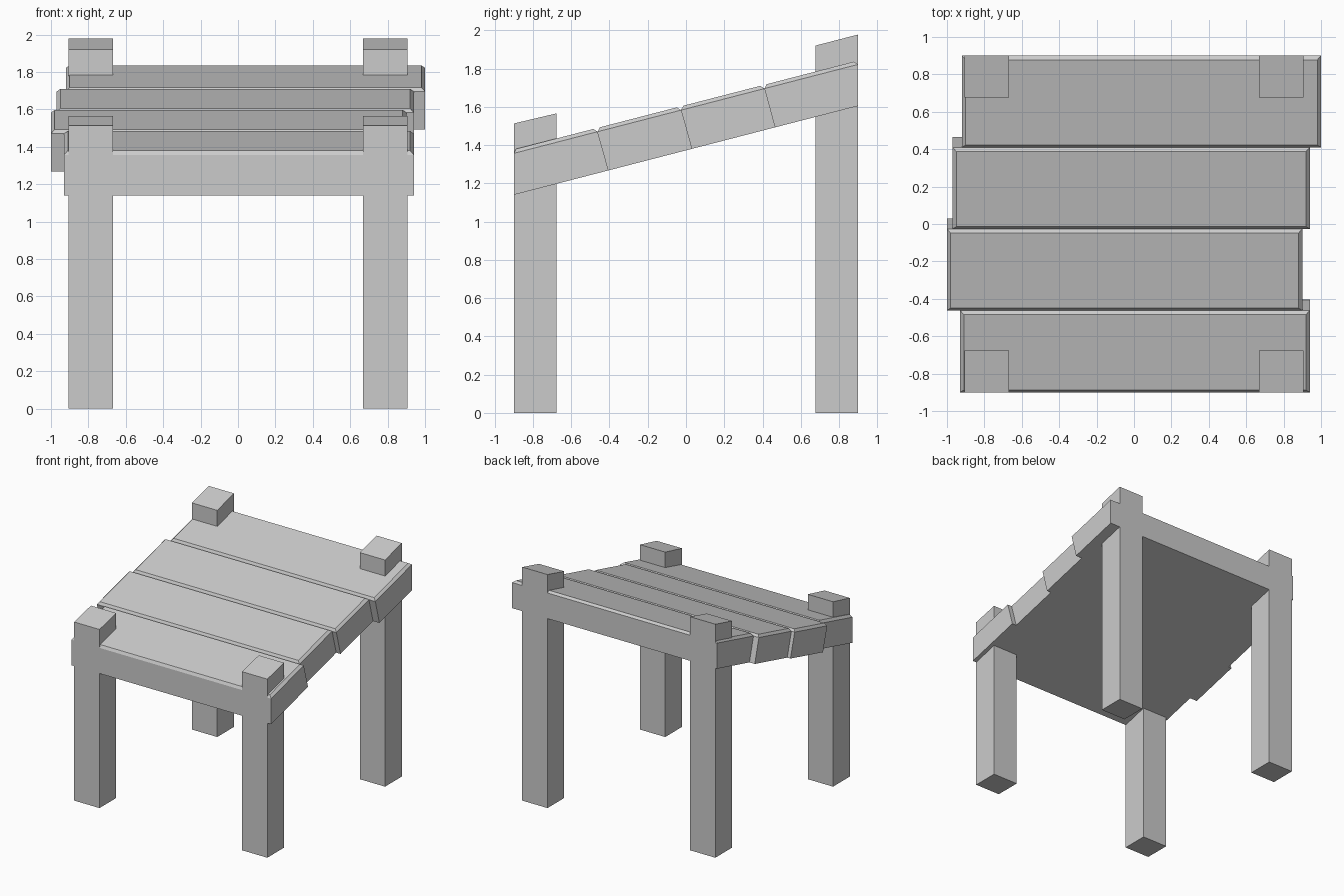
import bpy, bmesh

if "Cube" in bpy.data.objects:
    bpy.data.objects.remove(bpy.data.objects["Cube"])

SLOPE = 0.2583   # rise of the tilted top towards the back


def base(y):
    """Height of the underside of the top at depth y."""
    return 1.14 + SLOPE * (y + 0.9)


def stacked_rings(name, rings):
    """Closed solid from a stack of four-cornered rings, bottom to top."""
    bm = bmesh.new()
    loops = [[bm.verts.new(p) for p in ring] for ring in rings]
    bm.faces.new(loops[0][::-1])
    bm.faces.new(loops[-1])
    for a, b in zip(loops, loops[1:]):
        for i in range(4):
            j = (i + 1) % 4
            bm.faces.new((a[i], a[j], b[j], b[i]))
    bmesh.ops.recalc_face_normals(bm, faces=bm.faces)
    mesh = bpy.data.meshes.new(name)
    bm.to_mesh(mesh)
    bm.free()
    obj = bpy.data.objects.new(name, mesh)
    bpy.context.collection.objects.link(obj)
    return obj


def ring(x0, x1, y0, y1, height):
    return [(x, y, height(y)) for x, y in ((x0, y0), (x1, y0), (x1, y1), (x0, y1))]


def plank(name, x0, x1, low, high):
    """Tilted board; low/high are (front y, back y) of its under and upper edges."""
    c = 0.02
    stacked_rings(name, [
        ring(x0, x1, *low, base),
        ring(x0, x1, *high, lambda y: base(y) + 0.217),
        ring(x0 + c, x1 - c, high[0] + 0.012, high[1] - 0.022,
             lambda y: base(y) + 0.237),   # chamfered top
    ])


# Staggered planks of the sloping top
plank("front_plank", -0.93, 0.94, (-0.9, -0.405), (-0.9, -0.462))
plank("lower_middle_plank", -1.0, 0.9, (-0.405, 0.03), (-0.462, -0.026))
plank("upper_middle_plank", -0.97, 0.94, (0.03, 0.465), (-0.026, 0.41))
plank("back_plank", -0.92, 1.0, (0.465, 0.9), (0.41, 0.9))


# Square legs that pass through the top, with tops cut on the slope
def leg(name, y0, y1, z0, z1):
    obj = stacked_rings(name, [
        ring(0.668, 0.905, y0, y1, lambda y: 0.0),
        ring(0.668, 0.905, y0, y1, lambda y: z0 + (z1 - z0) * (y - y0) / (y1 - y0)),
    ])
    mirror = obj.modifiers.new("mirror", 'MIRROR')
    mirror.use_axis = (True, False, False)


leg("front_legs", -0.9, -0.676, 1.513, 1.566)
leg("back_legs", 0.676, 0.9, 1.92, 1.978)
